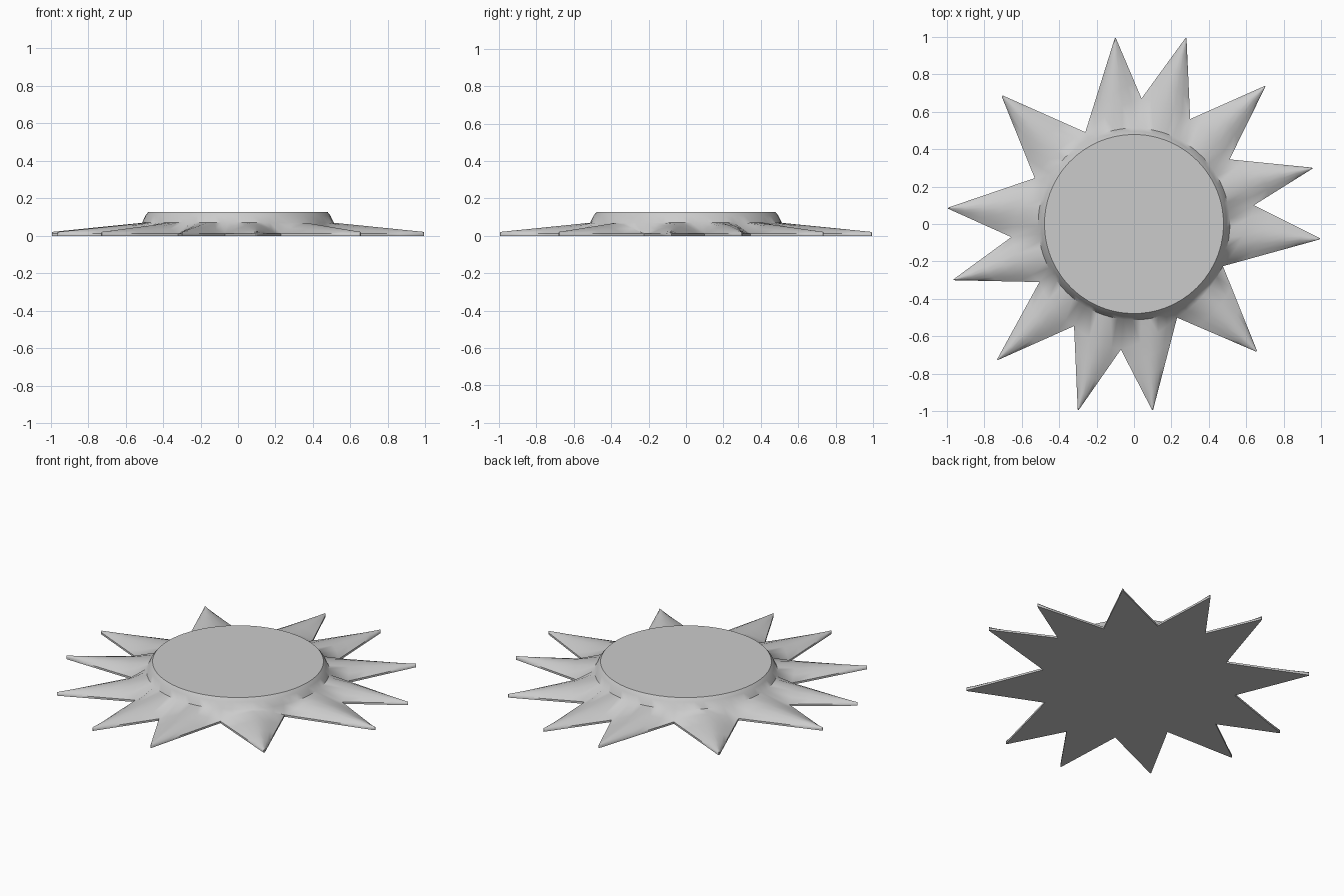
import bpy, bmesh, math
from mathutils import Vector

if "Cube" in bpy.data.objects:
    bpy.data.objects.remove(bpy.data.objects["Cube"])

# Ray tips, and the notch following each tip (counter-clockwise)
TIPS = [(1, -.08), (.96, .30), (.705, .74), (.28, 1), (-.10, 1), (-.71, .69),
        (-1, .085), (-.97, -.30), (-.735, -.73), (-.30, -1), (.10, -1), (.66, -.685)]
NOTCHES = [(.64, .10), (.51, .345), (.30, .56), (.04, .67), (-.26, .49), (-.53, .245),
           (-.655, -.07), (-.505, -.31), (-.32, -.545), (-.07, -.67), (.23, -.50), (.475, -.225)]
SEG = 6                        # strips across each ray
ROWS = (0, .25, .5, .75, 1)    # sections from notch to tip
EDGE_Z, TIP_Z, BASE_Z, TOP_Z = .012, .02, .07, .128
HUB = [(.512, BASE_Z), (.494, .108), (.478, TOP_Z)]  # radius, height

grey = bpy.data.materials.new("light_grey")
grey.diffuse_color = (.6, .6, .6, 1)
grey.use_nodes = True
grey.node_tree.nodes["Principled BSDF"].inputs["Base Color"].default_value = grey.diffuse_color

bm = bmesh.new()


def quad_strip(a, b):
    for i in range(len(a) - 1):
        bm.faces.new((a[i], a[i + 1], b[i + 1], b[i]))


def ray(start, tip, end):
    """One rounded ray with the slice of hub behind it."""
    start, tip, end = Vector(start), Vector(tip), Vector(end)
    a0 = math.atan2(start.y, start.x)
    sweep = (math.atan2(end.y, end.x) - a0) % math.tau
    rows = []
    # Hub slice, from the top rim down to the ray
    for r, z in reversed(HUB):
        rows.append([bm.verts.new((r * math.cos(a0 + sweep * i / SEG),
                                   r * math.sin(a0 + sweep * i / SEG), z))
                     for i in range(SEG + 1)])
    # Half-round sections tapering to a blunt tip
    length = tip.length - HUB[0][0]
    for t in ROWS:
        row = []
        for i in range(SEG + 1):
            u = 2 * i / SEG - 1
            base = start.lerp(end, i / SEG)
            base += (tip - base) * .06 * (1 - u * u)
            p = base.lerp(tip, t * .98)
            along = min(1, max(0, (p.length - HUB[0][0]) / length))
            ridge = BASE_Z + (TIP_Z - BASE_Z) * along
            row.append(bm.verts.new((p.x, p.y, EDGE_Z + (ridge - EDGE_Z) * (1 - abs(u) ** 1.7))))
        rows.append(row)
    for a, b in zip(rows, rows[1:]):
        quad_strip(a, b)
    # Thin upright rim around the ray
    sections = rows[len(HUB):]
    rim = [s[0] for s in sections] + sections[-1][1:-1] + [s[-1] for s in reversed(sections)]
    foot = [bm.verts.new((v.co.x, v.co.y, 0)) for v in rim]
    quad_strip(rim, foot)
    return rows[0], foot


top_loop, foot_loop = [], []
for k, tip in enumerate(TIPS):
    top, foot = ray(NOTCHES[k - 1], tip, NOTCHES[k])
    top_loop += top[:-1]
    foot_loop += foot[:-1]

# Weld neighbouring rays, then close the flat top and underside
bmesh.ops.remove_doubles(bm, verts=bm.verts[:], dist=.0005)
for z in (0, TOP_Z):
    edges = [e for e in bm.edges if e.is_boundary and all(abs(v.co.z - z) < 1e-4 for v in e.verts)]
    bmesh.ops.contextual_create(bm, geom=edges)
bmesh.ops.triangulate(bm, faces=[f for f in bm.faces if len(f.verts) > 4])
bmesh.ops.recalc_face_normals(bm, faces=bm.faces[:])

mesh = bpy.data.meshes.new("sun_disc")
bm.to_mesh(mesh)
bm.free()
mesh.materials.append(grey)
sun = bpy.data.objects.new("sun_disc", mesh)
bpy.context.collection.objects.link(sun)
bpy.context.view_layer.objects.active = sun
sun.select_set(True)
bpy.ops.object.shade_smooth_by_angle(angle=math.radians(50))
